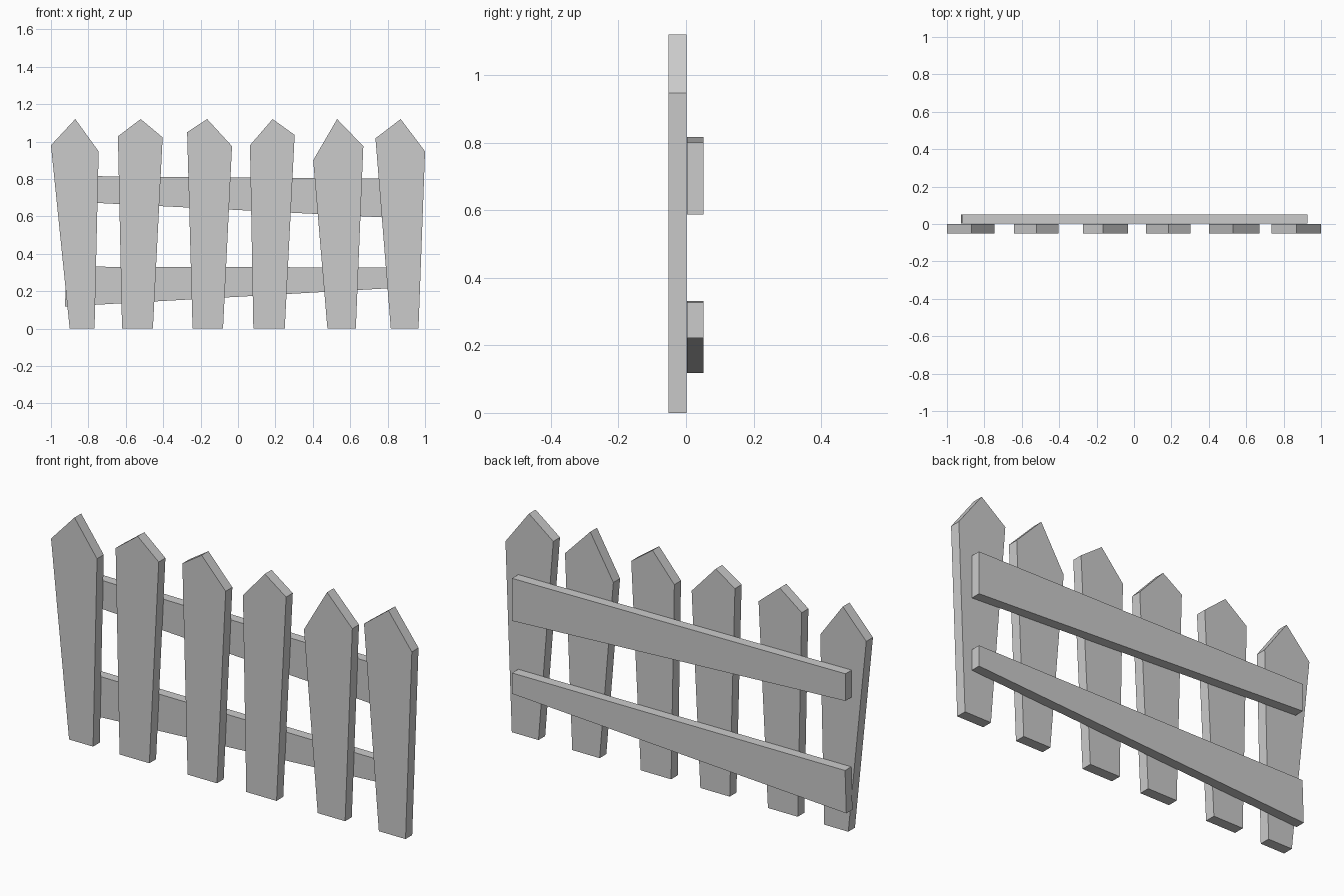
import bpy

if "Cube" in bpy.data.objects:
    bpy.data.objects.remove(bpy.data.objects["Cube"])


def board(name, outline, y0, y1):
    """Extrude an x-z outline (counter-clockwise from the front) from y0 to y1."""
    n = len(outline)
    verts = [(x, y, z) for y in (y0, y1) for x, z in outline]
    faces = [tuple(range(n)), tuple(reversed(range(n, 2 * n)))]
    for i in range(n):
        j = (i + 1) % n
        faces.append((i, i + n, j + n, j))
    mesh = bpy.data.meshes.new(name)
    mesh.from_pydata(verts, [], faces)
    obj = bpy.data.objects.new(name, mesh)
    bpy.context.collection.objects.link(obj)
    return obj


# Pickets: bottom left x, bottom right x, right shoulder (x, z), peak x, left shoulder (x, z)
PEAK = 1.12
pickets = [
    (-0.90, -0.767, (-0.745, 0.947), -0.87, (-1.0, 0.98)),
    (-0.62, -0.455, (-0.403, 1.022), -0.52, (-0.642, 1.028)),
    (-0.243, -0.08, (-0.032, 0.975), -0.165, (-0.272, 1.05)),
    (0.082, 0.25, (0.303, 1.035), 0.185, (0.064, 0.98)),
    (0.478, 0.63, (0.67, 0.975), 0.53, (0.402, 0.90)),
    (0.817, 0.965, (1.0, 0.947), 0.87, (0.735, 1.017)),
]
for i, (left, right, r_shoulder, peak, l_shoulder) in enumerate(pickets, 1):
    board(f"picket_{i}",
          [(left, 0), (right, 0), r_shoulder, (peak, PEAK), l_shoulder],
          -0.052, 0.001)

# Tapered rails behind the pickets
board("upper_rail", [(-0.92, 0.68), (0.928, 0.587), (0.928, 0.80), (-0.92, 0.816)], 0.003, 0.052)
board("lower_rail", [(-0.925, 0.118), (0.928, 0.222), (0.928, 0.326), (-0.918, 0.331)], 0.003, 0.052)
